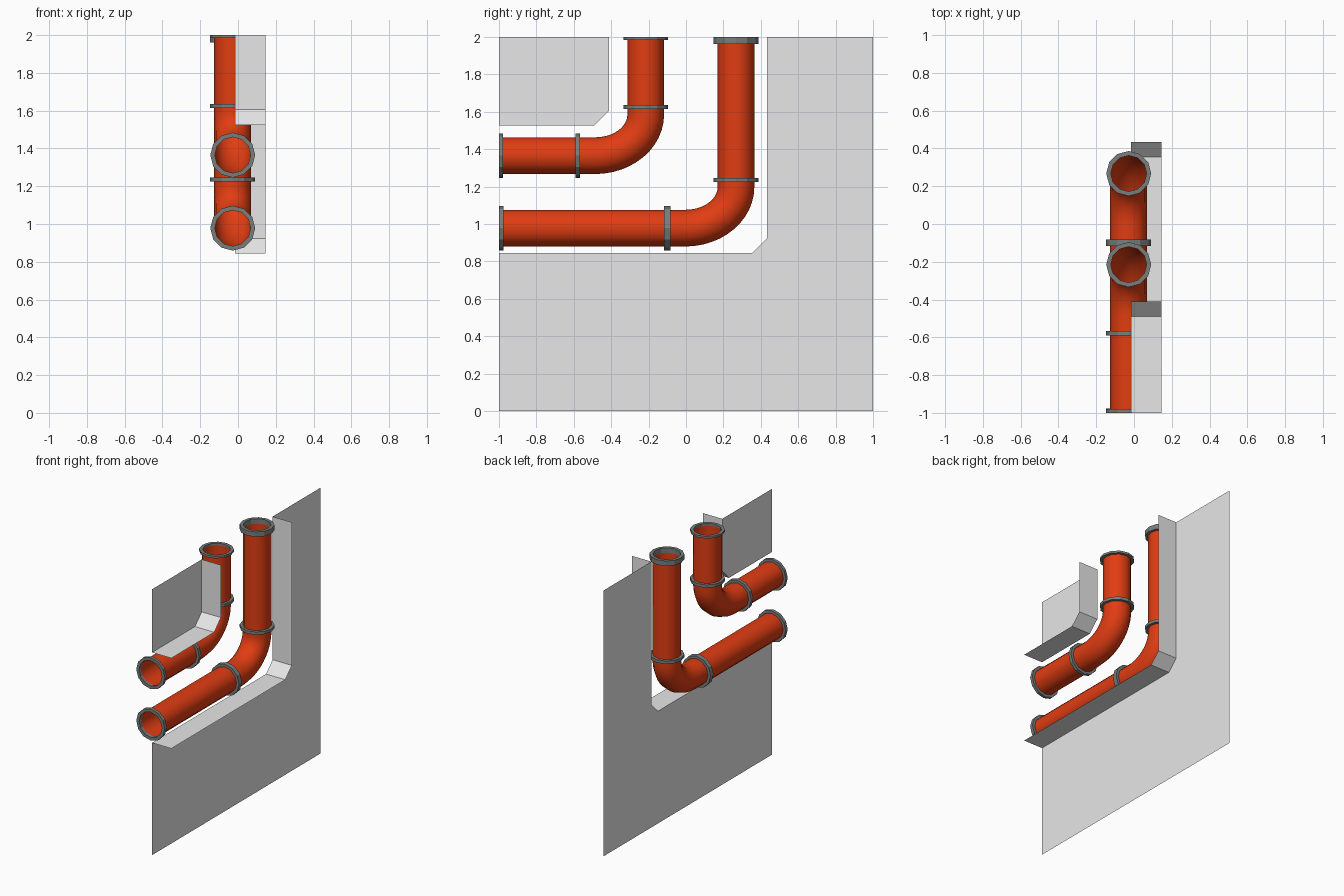
import bpy
import bmesh
from math import cos, sin, pi
from mathutils import Vector

if "Cube" in bpy.data.objects:
    bpy.data.objects.remove(bpy.data.objects["Cube"])

PIPE_X, PIPE_R, RING_R, SIDES = -0.028, 0.098, 0.119, 12
WALL_X, LIP_X = -0.015, 0.145


def material(name, colour):
    mat = bpy.data.materials.new(name)
    mat.use_nodes = True
    mat.diffuse_color = colour
    mat.node_tree.nodes["Principled BSDF"].inputs["Base Color"].default_value = colour
    return mat


ORANGE = material("orange pipe", (0.75, 0.046, 0.006, 1))
STEEL = material("ring grey", (0.19, 0.21, 0.205, 1))
PLASTER = material("wall light grey", (0.8, 0.8, 0.8, 1))


def finish(bm, name, mat, smooth=False):
    mesh = bpy.data.meshes.new(name)
    bm.to_mesh(mesh)
    bm.free()
    mesh.materials.append(mat)
    for face in mesh.polygons:
        face.use_smooth = smooth
    obj = bpy.data.objects.new(name, mesh)
    bpy.context.collection.objects.link(obj)
    return obj


def loft(name, sections, mat, smooth, closed=False):
    """Skin circles given as (y, z, tangent angle, radius) in the pipe plane."""
    bm = bmesh.new()
    loops = []
    for y, z, angle, radius in sections:
        centre = Vector((PIPE_X, y, z))
        side = Vector((0, -sin(angle), cos(angle)))
        loop = []
        for k in range(SIDES):
            a = 2 * pi * k / SIDES
            loop.append(bm.verts.new(centre + radius * (Vector((1, 0, 0)) * cos(a) + side * sin(a))))
        loops.append(loop)
    pairs = list(zip(loops, loops[1:]))
    if closed:
        pairs.append((loops[-1], loops[0]))
    for low, high in pairs:
        for k in range(SIDES):
            n = (k + 1) % SIDES
            bm.faces.new((low[k], high[k], high[n], low[n]))
    bmesh.ops.recalc_face_normals(bm, faces=bm.faces)
    return finish(bm, name, mat, smooth)


def ring(name, y, z, angle, width):
    """Raised collar centred on the given point of the pipe."""
    dy, dz = cos(angle) * width / 2, sin(angle) * width / 2
    inner = PIPE_R - 0.003
    loft(name, [(y - dy, z - dz, angle, inner), (y - dy, z - dz, angle, RING_R),
                (y + dy, z + dz, angle, RING_R), (y + dy, z + dz, angle, inner)],
         STEEL, False, closed=True)


def pipe(name, y, z, joint_y, joint_z, widths):
    """Horizontal run from the front, a swept elbow, then a riser to the top."""
    ry, rz, steps = 0.27, 0.22, 12
    bend = [(joint_y, z, 0, PIPE_R)]
    for i in range(steps + 1):
        a = pi / 2 * i / steps
        bend.append((y - ry + ry * sin(a), z + rz - rz * cos(a), a, PIPE_R))
    bend.append((y, joint_z, pi / 2, PIPE_R))
    loft(name + "_elbow", bend, ORANGE, True)
    loft(name + "_run", [(-0.998, z, 0, PIPE_R), bend[0]], ORANGE, True)
    loft(name + "_riser", [bend[-1], (y, 1.998, pi / 2, PIPE_R)], ORANGE, True)
    front, run, riser, top = widths
    ring(name + "_front_ring", -1 + front / 2, z, 0, front)
    ring(name + "_run_ring", joint_y, z, 0, run)
    ring(name + "_riser_ring", y, joint_z, pi / 2, riser)
    ring(name + "_top_ring", y, 2 - top / 2, pi / 2, top)


def wall(name, edge, corners):
    """Flat sheet whose cut edge is turned outward as a lip."""
    bm = bmesh.new()
    inner = [bm.verts.new((WALL_X, y, z)) for y, z in edge]
    outer = [bm.verts.new((LIP_X, y, z)) for y, z in edge]
    rest = [bm.verts.new((WALL_X, y, z)) for y, z in corners]
    sheet = bm.faces.new(inner + rest)
    sheet.normal_update()
    if sheet.normal.x < 0:
        sheet.normal_flip()
    for i in range(len(edge) - 1):
        bm.faces.new((inner[i], inner[i + 1], outer[i + 1], outer[i]))
    finish(bm, name, PLASTER)


# Pipes
pipe("upper_pipe", -0.215, 1.365, -0.578, 1.625, (0.022, 0.025, 0.022, 0.016))
pipe("lower_pipe", 0.267, 0.978, -0.1, 1.236, (0.025, 0.035, 0.022, 0.038))

# Walls with chamfered inner corners
wall("lower_wall", [(-1, 0.845), (0.355, 0.845), (0.433, 0.923), (0.433, 2)],
     [(1, 2), (1, 0), (-1, 0)])
wall("upper_wall", [(-1, 1.525), (-0.49, 1.525), (-0.41, 1.605), (-0.41, 2)],
     [(-1, 2)])
